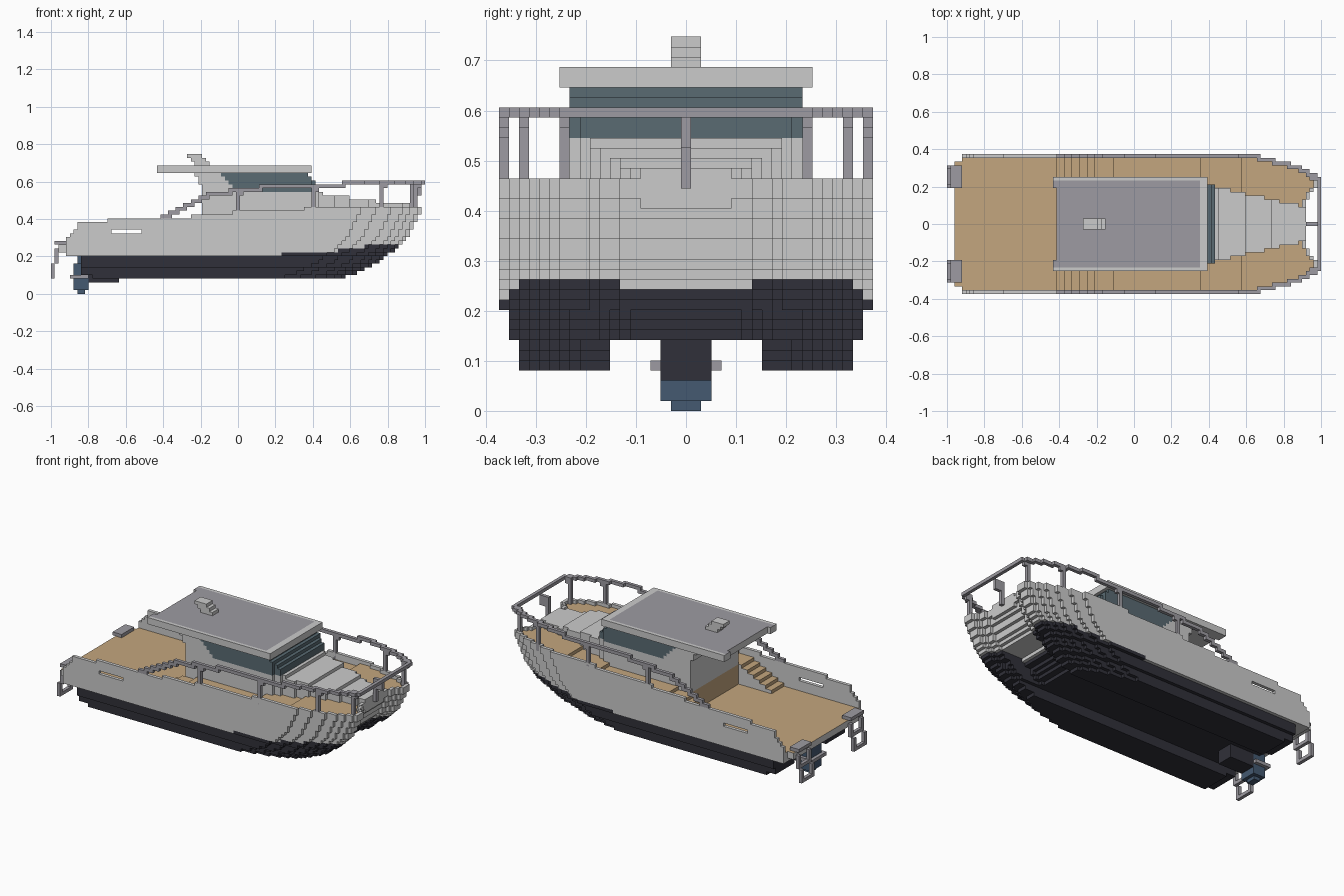
import bpy, bmesh

V = 2 / 99  # size of one block; parts are laid out in whole blocks

if "Cube" in bpy.data.objects:
    bpy.data.objects.remove(bpy.data.objects["Cube"], do_unlink=True)


def material(name, *rgb):
    m = bpy.data.materials.new(name)
    m.use_nodes = True
    m.diffuse_color = (*rgb, 1)
    m.node_tree.nodes["Principled BSDF"].inputs["Base Color"].default_value = (*rgb, 1)
    return m


MATS = {
    "white": material("white_gelcoat", 0.60, 0.60, 0.60),
    "dark": material("dark_bottom_paint", 0.030, 0.030, 0.041),
    "tan": material("tan_decking", 0.55, 0.38, 0.21),
    "grey": material("grey_metal", 0.34, 0.33, 0.36),
    "glass": material("tinted_glass", 0.10, 0.145, 0.17),
    "blue": material("blue_drive", 0.058, 0.10, 0.165),
}


def stepped(name, cells, paint=None):
    """Skin a set of blocks {(x, y, z): colour} with the largest flat rectangles."""
    names = sorted(MATS)
    me = bpy.data.meshes.new(name)
    bm = bmesh.new()
    for axis in range(3):
        a, b = [(1, 2), (0, 2), (0, 1)][axis]
        for sign in (-1, 1):
            faces = {}
            for c, colour in cells.items():
                n = list(c)
                n[axis] += sign
                if tuple(n) not in cells:
                    faces[c] = (paint and paint(c, axis, sign)) or colour

            def shift(c, i, j):
                c = list(c)
                c[a] += i
                c[b] += j
                return tuple(c)

            for c in sorted(faces):
                if c not in faces:
                    continue
                colour, w, h = faces[c], 1, 1
                while faces.get(shift(c, w, 0)) == colour:
                    w += 1
                while all(faces.get(shift(c, i, h)) == colour for i in range(w)):
                    h += 1
                for i in range(w):
                    for j in range(h):
                        del faces[shift(c, i, j)]
                quad = []
                for i, j in ((0, 0), (w, 0), (w, h), (0, h)):
                    p = list(shift(c, i, j))
                    p[axis] += sign > 0
                    quad.append(bm.verts.new(((p[0] - .5) * V, (p[1] - .5) * V, p[2] * V)))
                if (sign > 0) == (axis == 1):
                    quad.reverse()
                bm.faces.new(quad).material_index = names.index(colour)
    bmesh.ops.remove_doubles(bm, verts=bm.verts, dist=V / 100)
    bm.to_mesh(me)
    bm.free()
    for key in names:
        me.materials.append(MATS[key])
    ob = bpy.data.objects.new(name, me)
    bpy.context.collection.objects.link(ob)
    return ob


def block(x0, x1, y0, y1, z0, z1, colour):
    """Inclusive box of blocks."""
    return {(x, y, z): colour for x in range(x0, x1 + 1)
            for y in range(y0, y1 + 1) for z in range(z0, z1 + 1)}


def level(x, steps, start):
    """Height that changes at each (x, height) step."""
    for at, value in steps:
        if x >= at:
            start = value
    return start


# Hull: raked twin bows, a tunnel between them and a raised rim
BOW = [28, 31, 33, 35, 37, 38, 39, 41, 42, 43, 44, 45, 45, 46, 46, 47, 47, 48, 48]
TAPER = [3] * 7 + [2, 2, 1, 0, 0, 0, 1, 3, 5, 8, 12, 16]


def outline(x, y, z):
    y = abs(y)
    outer = 16 if z < 7 else 17 if z < 10 else 18
    if y > outer or (z < 7 and y < 8):
        return False
    stern = -38 if z < 5 else -41 if z < 10 else -45
    if z in (11, 12) and y < 17:
        stern = -47
    recess = 6 if y < 7 and z < 13 else 0
    return stern <= x <= BOW[min(z, 22) - 4] - TAPER[y + 18 - outer] - recess


def deck_height(x, y):
    if x < -9 and abs(y) < 12:
        return 13
    stairs = 13 + max(0, min(6, (x + 22) // 2))
    return level(x, [(-5, 20), (18, 21), (29, 22)], stairs)


def rim_height(x):
    top = level(x, [(-34, 20), (-12, 21), (-1, 22), (18, 23)], 19)
    return min(top, 15 + int((x + 45) * 1.4))


def is_rim(x, y, z):
    return not all(outline(*p, z) for p in ((x + 1, y), (x, y + 1), (x, y - 1)))


hull = {}
for x in range(-47, 49):
    waterline = level(x, [(12, 11), (27, 12), (34, 13)], 10)
    for y in range(-18, 19):
        for z in range(4, 23):
            if not outline(x, y, z):
                continue
            edge = x >= -45 and is_rim(x, y, z)
            slot = z == 16 and -33 <= x <= -26
            if z < deck_height(x, y) or (edge and z < rim_height(x) and not slot):
                hull[x, y, z] = "dark" if z < waterline else "white"


def deck_paint(c, axis, sign):
    x, y, z = c
    on_deck = z < deck_height(x, y) and z >= 12 and not (x >= -45 and is_rim(x, y, z))
    if on_deck and ((axis == 2 and sign > 0) or (axis == 0 and sign < 0 and x > -30)):
        return "tan"


stepped("hull_and_deck", hull, deck_paint)

# Cabin with slanted rear edge, tinted side windows and windscreen
cabin = {}
for z in range(13, 32):
    lean = max(0, z - 27)
    front = 21 - lean * 3 // 4
    for x in range(-9 - lean // 2, front + 1):
        half = 11 - max(0, x - 18) // 2
        glass = z >= 27 and x >= 27 - z + 0
        cabin.update(block(x, x, -half, half, z, z, "glass" if glass else "white"))
stepped("cabin", cabin)

# Low trunk on the foredeck
trunk = {}
for x in range(21, 46):
    half = round(9.4 - (x - 21) * 0.22)
    top = level(x, [(23, 25), (30, 24), (37, 23)], 26)
    trunk.update(block(x, x, -half, half, 20, top, "white"))
stepped("foredeck_trunk", trunk)

# Roof with grey top panel
roof = block(-20, 19, -12, 12, 32, 33, "white")
for s in (-11, 11):
    roof.update(block(-21, -21, s - 1, s + 1, 32, 33, "white"))


def roof_paint(c, axis, sign):
    if axis == 2 and sign > 0 and c[0] < 18 and abs(c[1]) < 12:
        return "grey"


stepped("roof", roof, roof_paint)

# Raked housing on the roof
housing = {}
for i in range(3):
    housing.update(block(-11 - i, -8 - i, -1, 1, 34 + i, 34 + i, "white"))
stepped("roof_housing", housing)


# Guard rail around the side decks and bow, with posts
def inside_rail(x, y):
    y = abs(y)
    return y <= 18 and x <= 49 - (TAPER[y] if y > 11 else 0)


def rail_height(x):
    return level(x, [(-7, 26), (-2, 27), (6, 28), (28, 29)], 20 + max(0, (x + 20) // 2))


rail = {}
for x in range(-20, 50):
    for y in range(-18, 19):
        around = [(x + i, y + j) for i in (0, 1) for j in (-1, 0, 1)]
        if inside_rail(x, y) and not all(inside_rail(*p) for p in around):
            rail[x, y, rail_height(x)] = "grey"
            if rail_height(x) != rail_height(x - 1):
                rail[x, y, rail_height(x) - 1] = "grey"
for s in (-1, 1):
    for x, y in ((0, 18), (20, 18), (38, 16), (47, 12)):
        rail.update(block(x, x, s * y, s * y, 21, rail_height(x) - 1, "grey"))
        rail.update(block(x, x + 1, s * y, s * y, rail_height(x) - 1, rail_height(x), "grey"))
rail.update(block(46, 46, 0, 0, 22, 25, "grey"))
rail.update(block(46, 48, 0, 0, 26, 28, "grey"))
stepped("guard_rail", rail)

# Boarding ladders at the stern corners
for side, s in (("left", 1), ("right", -1)):
    ladder = block(-48, -46, 10, 15, 13, 13, "grey")
    for z in range(4, 13):
        x = -49 if z < 8 else -48 if z < 10 else -47 - (z < 12)
        for y in range(10, 16):
            if y in (10, 15) or z in (4, 8, 12):
                ladder[x, y, z] = "grey"
    stepped("boarding_ladder_" + side, {(x, s * y, z): m for (x, y, z), m in ladder.items()})

# Stern drive: leg, fin plate, lower unit and dark skeg
drive = block(-43, -40, -2, 2, 5, 7, "blue")
drive.update(block(-42, -40, -1, 1, 8, 9, "blue"))
drive.update(block(-43, -40, -2, 2, 1, 3, "blue"))
drive.update(block(-42, -41, -1, 1, 0, 0, "blue"))
drive.update(block(-44, -40, -3, 3, 4, 4, "grey"))
stepped("stern_drive", drive)
stepped("drive_fairing", block(-39, -32, -2, 2, 3, 6, "dark"))
